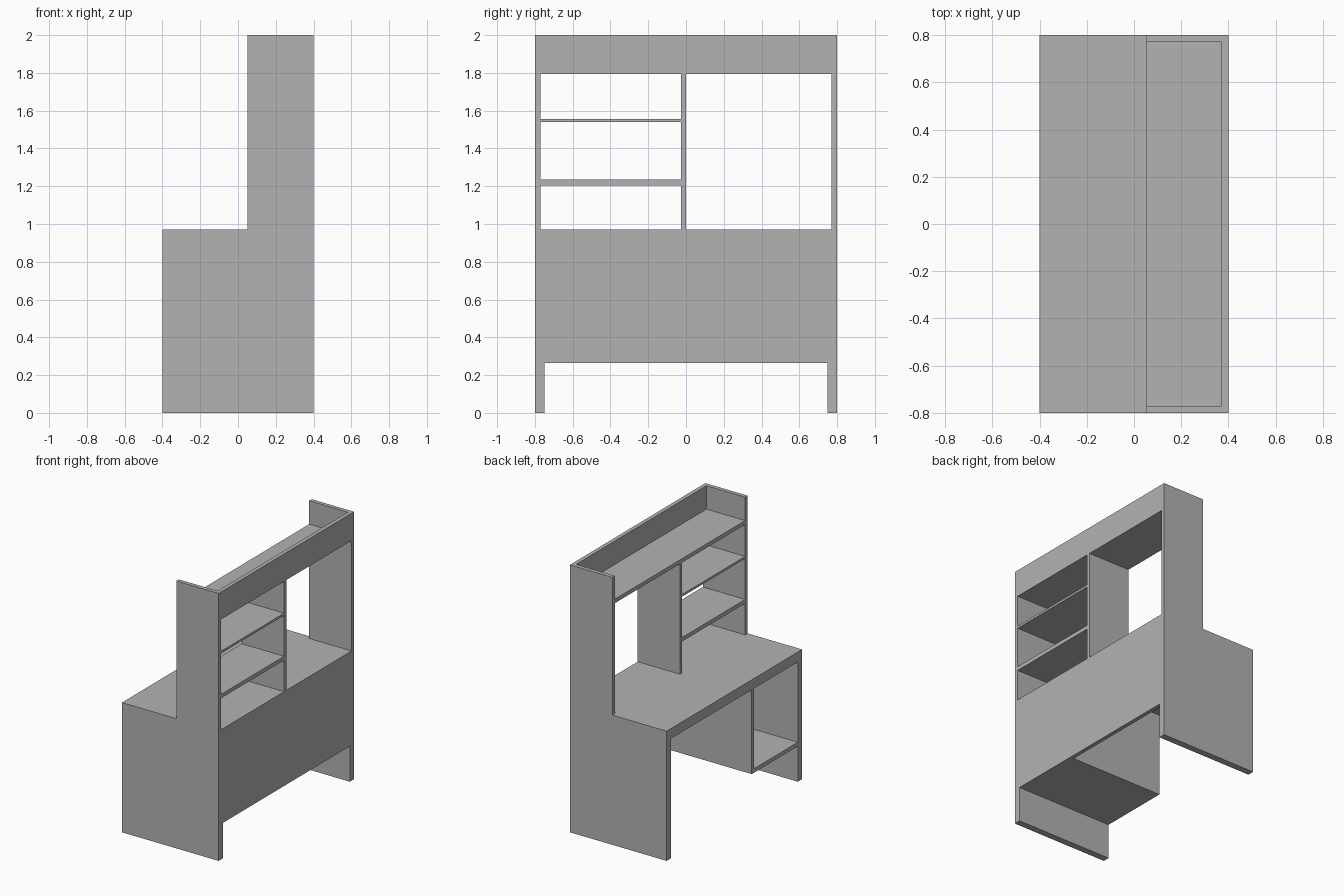
import bpy
import bmesh

if "Cube" in bpy.data.objects:
    bpy.data.objects.remove(bpy.data.objects["Cube"])

grey = bpy.data.materials.new("plain grey")
grey.diffuse_color = (0.45, 0.45, 0.45, 1)
grey.use_nodes = True
grey.node_tree.nodes["Principled BSDF"].inputs["Base Color"].default_value = grey.diffuse_color


def board(name, x, y, z):
    """Flat board spanning the given (min, max) ranges."""
    bm = bmesh.new()
    bmesh.ops.create_cube(bm, size=1)
    for v in bm.verts:
        v.co = [r[0] if c < 0 else r[1] for c, r in zip(v.co, (x, y, z))]
    me = bpy.data.meshes.new(name)
    bm.to_mesh(me)
    bm.free()
    me.materials.append(grey)
    ob = bpy.data.objects.new(name, me)
    bpy.context.collection.objects.link(ob)
    return ob


TOP = 0.97               # desktop height
SKIRT = 0.265            # underside of cabinet and back panel
HUTCH = (0.05, 0.40)     # depth of upper shelving
BACK = (0.37, 0.40)      # depth of back panels

# Side panels: thick below, thinner and shallower above
for s, side in ((-1, "left"), (1, "right")):
    board(side + "_leg_panel", (-0.4, 0.4), sorted((s * 0.75, s * 0.8)), (0, TOP))
    board(side + "_hutch_side", HUTCH, sorted((s * 0.77, s * 0.8)), (TOP, 2.0))

# Desk
board("desktop", (-0.4, BACK[0]), (-0.75, 0.75), (0.895, TOP))
board("lower_back_panel", BACK, (-0.75, 0.75), (SKIRT, TOP))

# Open cabinet under the desktop
board("cabinet_divider", (-0.4, BACK[0]), (-0.235, -0.205), (SKIRT, 0.895))
board("cabinet_floor", (-0.4, BACK[0]), (-0.75, -0.235), (SKIRT, SKIRT + 0.03))

# Hutch
board("top_shelf", HUTCH, (-0.77, 0.77), (1.795, 1.825))
board("top_back_rail", BACK, (-0.77, 0.77), (1.825, 2.0))
board("hutch_divider", HUTCH, (-0.027, 0.0), (TOP, 1.795))
for name, z in (("lower_shelf", (1.205, 1.235)), ("upper_shelf", (1.54, 1.557))):
    board(name, HUTCH, (-0.77, -0.027), z)
